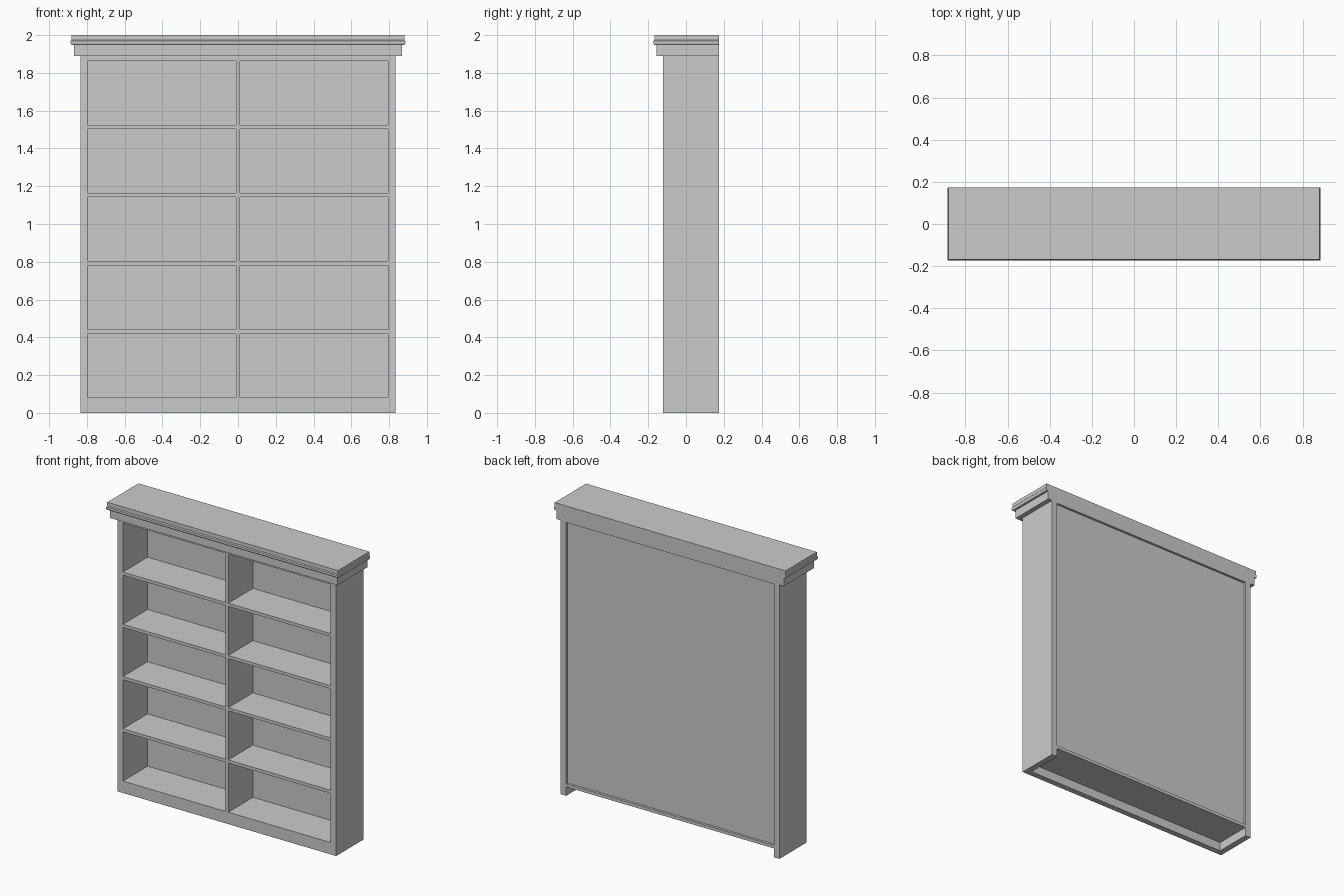
import bpy, bmesh

if "Cube" in bpy.data.objects:
    bpy.data.objects.remove(bpy.data.objects["Cube"])

HALF_W, FRONT, BACK = 0.835, -0.122, 0.1735   # carcass extents
INNER, DIV = 0.793, 0.011                     # inside of sides, half divider
PITCH, OPEN_H, FLOOR = 0.3605, 0.339, 0.082   # shelf rhythm
CROWN_Z = 1.89


def add_box(bm, x0, x1, y0, y1, z0, z1):
    vs = bmesh.ops.create_cube(bm, size=1)["verts"]
    for v in vs:
        v.co = (x0 if v.co.x < 0 else x1,
                y0 if v.co.y < 0 else y1,
                z0 if v.co.z < 0 else z1)


def make_object(name, bm):
    bmesh.ops.recalc_face_normals(bm, faces=bm.faces)
    mesh = bpy.data.meshes.new(name)
    bm.to_mesh(mesh)
    bm.free()
    ob = bpy.data.objects.new(name, mesh)
    bpy.context.collection.objects.link(ob)
    return ob


# Carcass: one block holding sides, shelves, divider, plinth and back panel
bm = bmesh.new()
add_box(bm, -HALF_W, HALF_W, FRONT, BACK, 0, CROWN_Z)
carcass = make_object("bookcase_carcass", bm)

# Cutter: ten compartments, back recess and hollow underside
bm = bmesh.new()
for i in range(5):
    z = FLOOR + i * PITCH
    for x0, x1 in ((-INNER, -DIV), (DIV, INNER)):
        add_box(bm, x0, x1, FRONT - 0.1, 0.147, z, z + OPEN_H)
add_box(bm, -INNER, INNER, 0.157, BACK + 0.1, FLOOR, CROWN_Z - 0.004)
add_box(bm, -INNER, INNER, FRONT + 0.04, BACK + 0.1, -0.1, FLOOR - 0.021)
cutter = make_object("compartment_cutter", bm)
cutter.hide_render = True

mod = carcass.modifiers.new("compartments", "BOOLEAN")
mod.operation = "DIFFERENCE"
mod.solver = "EXACT"
mod.object = cutter
bpy.context.view_layer.objects.active = carcass
bpy.ops.object.modifier_apply(modifier=mod.name)
bpy.data.objects.remove(cutter)

# Crown moulding: (overhang, height) profile on front and sides, flush at back
profile = [(0.033, CROWN_Z), (0.033, 1.948), (0.046, 1.948), (0.051, 1.956),
           (0.051, 1.968), (0.046, 1.974), (0.046, 2.0)]
bm = bmesh.new()
rings = []
for o, z in profile:
    w, f = HALF_W + o, FRONT - o
    rings.append([bm.verts.new(c) for c in
                  ((-w, f, z), (w, f, z), (w, BACK, z), (-w, BACK, z))])
for a, b in zip(rings, rings[1:]):
    for i in range(3):
        if i != 2:
            bm.faces.new((a[i], a[i + 1], b[i + 1], b[i]))
    bm.faces.new((a[3], a[0], b[0], b[3]))
bm.faces.new([r[2] for r in rings] + [r[3] for r in reversed(rings)])
bm.faces.new(rings[0])
bm.faces.new(rings[-1])
make_object("crown_moulding", bm)
